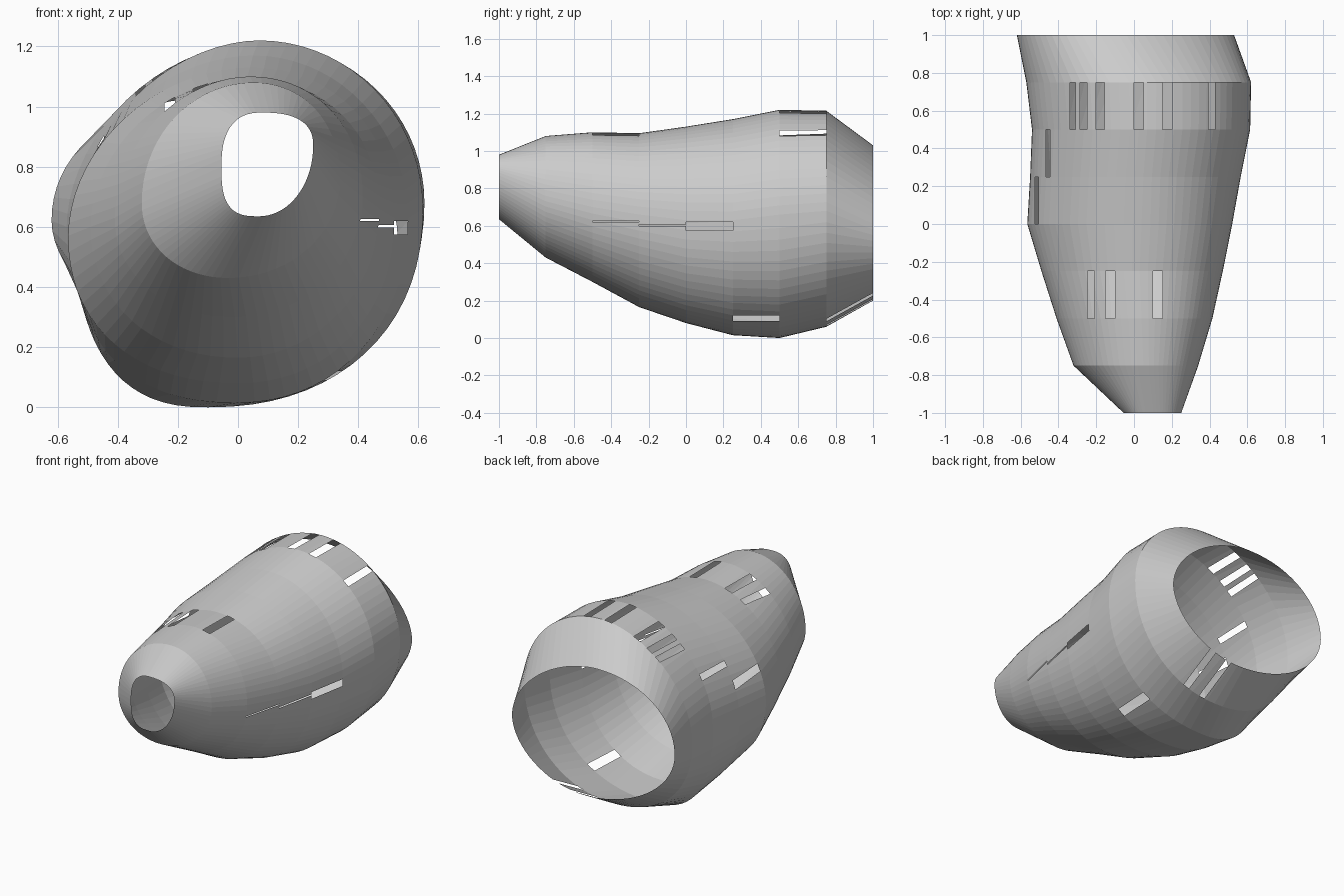
import bpy, bmesh, math
from mathutils import Vector

if "Cube" in bpy.data.objects:
    bpy.data.objects.remove(bpy.data.objects["Cube"])

# Cross-sections from front to back. Each has its four extreme points:
# left x/z, right x/z, top x/z, bottom x/z, then the roundness of the
# top-right, top-left, bottom-left and bottom-right quadrants.
SECTIONS = [
    (-.055, .80, .25, .87, .08, .98, .07, .635, 2.5, 2.5, 3.0, 2.0),
    (-.32, .68, .34, .76, .05, 1.08, -.03, .43, 2.1, 2.0, 2.1, 2.0),
    (-.41, .63, .415, .70, .04, 1.10, -.01, .30, 2.1, 1.9, 2.1, 2.0),
    (-.49, .60, .47, .66, .03, 1.095, .00, .165, 2.1, 1.9, 2.1, 2.0),
    (-.565, .57, .52, .63, .04, 1.13, .00, .08, 2.1, 1.9, 2.2, 2.1),
    (-.55, .58, .565, .63, .05, 1.17, .00, .015, 2.0, 1.9, 2.4, 2.1),
    (-.54, .60, .615, .66, .07, 1.22, -.10, .00, 2.0, 1.85, 2.5, 2.2),
    (-.57, .60, .62, .68, .07, 1.215, .00, .06, 2.0, 1.85, 2.2, 2.1),
    (-.62, .62, .53, .58, -.08, 1.03, .03, .20, 1.8, 2.1, 1.9, 1.9),
]
SIDES = 72
STEP = 0.25


def ring_points(section, y):
    xl, zl, xr, zr, xt, zt, xb, zb, *power = section
    points = []
    for i in range(SIDES):
        q, k = divmod(i, SIDES // 4)
        a = 2 * math.pi * i / SIDES
        c = abs(math.cos(a)) ** (2 / power[q])
        s = abs(math.sin(a)) ** (2 / power[q])
        side_x, side_z = (xr, zr) if q in (0, 3) else (xl, zl)
        end_x, end_z = (xt, zt) if q < 2 else (xb, zb)
        points.append(Vector((end_x + (side_x - end_x) * c, y,
                              side_z + (end_z - side_z) * s)))
    return points


# Open shell lofted through the cross-sections
bm = bmesh.new()
rings = [[bm.verts.new(p) for p in ring_points(s, -1 + STEP * j)]
         for j, s in enumerate(SECTIONS)]
for a, b in zip(rings, rings[1:]):
    for i in range(SIDES):
        n = (i + 1) % SIDES
        bm.faces.new((a[i], a[n], b[n], b[i]))


def cut_slot(y0, side, axis, lo, hi):
    """Remove the strip lo..hi on one side of the band that starts at y0."""
    normal = Vector((1, 0, 0)) if axis == 0 else Vector((0, 0, 1))
    side = Vector(side)

    def band():
        return [f for f in bm.faces
                if y0 < f.calc_center_median().y < y0 + STEP
                and (f.calc_center_median() - Vector((0.03, 0, 0.6))).dot(side) > 0]

    for d in (lo, hi):
        faces = band()
        edges = {e for f in faces for e in f.edges}
        verts = {v for f in faces for v in f.verts}
        bmesh.ops.bisect_plane(bm, geom=list(verts) + list(edges) + faces,
                               plane_co=normal * d, plane_no=normal, dist=1e-5)
    gone = [f for f in band() if lo < f.calc_center_median()[axis] < hi]
    bmesh.ops.delete(bm, geom=gone, context='FACES')


UP, DOWN, RIGHT = (0, 0, 1), (0, 0, -1), (1, 0, 0)
# Slots along the rear top
for lo, hi in ((-.34, -.31), (-.285, -.25), (-.2, -.155),
               (0, .05), (.15, .2), (.395, .43)):
    cut_slot(.5, UP, 0, lo, hi)
# Slots along the front top
for lo, hi in ((-.245, -.21), (-.15, -.1), (.1, .15)):
    cut_slot(-.5, UP, 0, lo, hi)
# Upper left slots
cut_slot(.25, UP, 0, -.465, -.445)
cut_slot(0, UP, 0, -.525, -.505)
# Right side slot with narrow slits ahead of it
cut_slot(0, RIGHT, 2, .575, .62)
cut_slot(-.25, RIGHT, 2, .598, .606)
cut_slot(-.5, RIGHT, 2, .62, .626)
# Lower right and rear bottom slots
cut_slot(.25, RIGHT, 2, .09, .12)
for lo, hi in ((.08, .12), (.2, .24)):
    cut_slot(.75, DOWN, 0, lo, hi)

bmesh.ops.recalc_face_normals(bm, faces=bm.faces)
mesh = bpy.data.meshes.new("slotted_shell")
bm.to_mesh(mesh)
bm.free()
shell = bpy.data.objects.new("slotted_shell", mesh)
bpy.context.collection.objects.link(shell)
